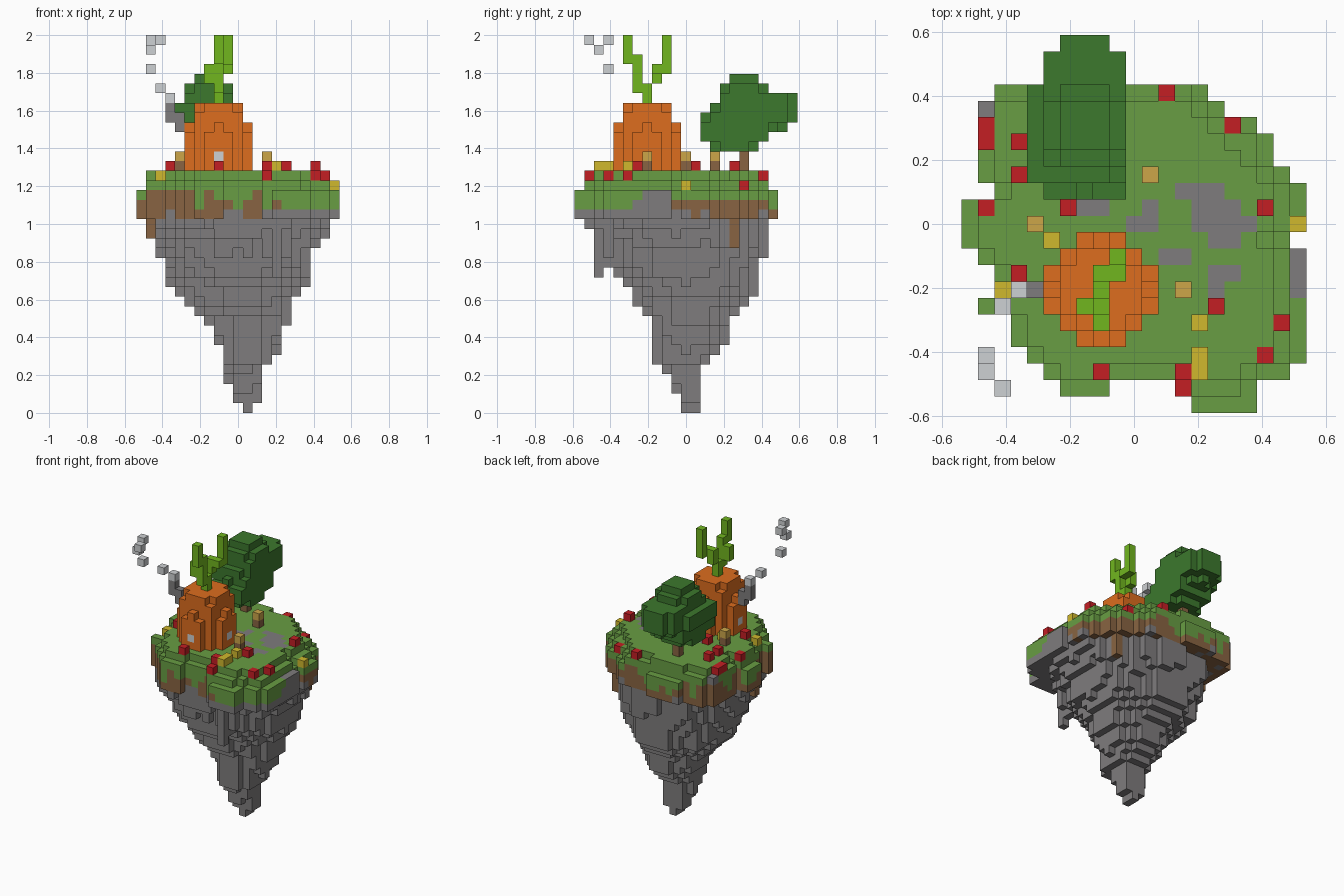
import bpy, bmesh, random
from mathutils import Vector

if "Cube" in bpy.data.objects:
    bpy.data.objects.remove(bpy.data.objects["Cube"], do_unlink=True)
random.seed(7)
V = 2 / 39                                   # size of one block
ORIGIN = Vector((-10.5, -11.5, 0))           # grid corner, in blocks
AXES = [Vector(a) for a in ((1, 0, 0), (0, 1, 0), (0, 0, 1))]


def linear(c):
    c /= 255
    return c / 12.92 if c < 0.04 else ((c + 0.055) / 1.055) ** 2.4


def material(name, *rgb):
    m = bpy.data.materials.new(name)
    m.use_nodes = True
    col = [linear(c) for c in rgb] + [1]
    m.diffuse_color = col
    m.node_tree.nodes["Principled BSDF"].inputs["Base Color"].default_value = col
    return m


GRASS = material("grass", 104, 157, 67)
LEAF = material("leaf", 60, 120, 45)
ORANGE = material("orange", 221, 109, 30)
LIME = material("lime", 113, 182, 31)
RED = material("red", 196, 30, 36)
YELLOW = material("yellow", 208, 184, 45)
GOLD = material("gold", 204, 166, 73)
DIRT = material("dirt", 137, 100, 66)
STONE = material("stone", 126, 124, 125)
SMOKE = material("smoke", 206, 209, 211)


def build(name, blocks, paint=None):
    """Make a mesh of the outer faces of a {(i, j, k): material} block set."""
    bm = bmesh.new()
    paint = paint or {}
    mats = list(dict.fromkeys(list(blocks.values()) + list(paint.values())))
    verts = {}
    for cell, mat in blocks.items():
        centre = Vector(cell) + Vector((0.5, 0.5, 0.5))
        for a in range(3):
            for s in (-1, 1):
                n = AXES[a] * s
                if tuple(int(c) for c in Vector(cell) + n) in blocks:
                    continue
                u, w = AXES[(a + 1) % 3] / 2, AXES[(a + 2) % 3] * s / 2
                ring = []
                for p in (-u - w, u - w, u + w, w - u):
                    q = centre + n / 2 + p
                    key = tuple(round(c) for c in q)
                    if key not in verts:
                        verts[key] = bm.verts.new((q + ORIGIN) * V)
                    ring.append(verts[key])
                face = bm.faces.new(ring)
                face.material_index = mats.index(paint.get((cell, tuple(n)), mat))
    mesh = bpy.data.meshes.new(name)
    bm.to_mesh(mesh)
    bm.free()
    for m in mats:
        mesh.materials.append(m)
    bpy.context.collection.objects.link(bpy.data.objects.new(name, mesh))


def column(i, j, low, high, mat):
    return {(i, j, k): mat for k in range(low, high + 1)}


def blob(centre, radii, mat):
    lo = [int(c - r) - 1 for c, r in zip(centre, radii)]
    hi = [int(c + r) + 2 for c, r in zip(centre, radii)]
    return {(i, j, k): mat for i in range(lo[0], hi[0]) for j in range(lo[1], hi[1])
            for k in range(lo[2], hi[2])
            if sum(abs((p - c) / r) ** 3 for p, c, r in zip((i, j, k), centre, radii)) <= 1}


# Island outline: first and last block of each row, front to back
rows = [(14, 17), (13, 17), (5, 19), (4, 20), (3, 20), (3, 20), (1, 20), (2, 20),
        (2, 20), (1, 20), (0, 19), (0, 20), (0, 20), (2, 20), (1, 19), (1, 18),
        (1, 18), (1, 17), (1, 15), (2, 14), (5, 9)]
plan = {(i, j) for j, (a, b) in enumerate(rows) for i in range(a, b + 1)}
plan |= {(i, 1) for i in (6, 7, 8)}


def shrink(cells):
    return {(i, j) for i, j in cells
            if {(i + 1, j), (i - 1, j), (i, j + 1), (i, j - 1)} <= cells}


inner = shrink(plan)
core = shrink(inner)


def ground(i, j):
    """Top block: two steps down on the right-hand rim, one elsewhere."""
    if (i, j) in core:
        return 24
    step = (i, j) in inner
    return 22 + step if i > 13 or i == 0 or j == 20 else 23 + step


top = {c: ground(*c) for c in plan}

# Rock cone: layer height, then its x range and y range
layers = [(0, 11, 11, 11, 12), (1, 10, 12, 11, 12), (4, 9, 12, 9, 12), (5, 9, 13, 8, 13),
          (7, 8, 14, 8, 15), (9, 7, 15, 8, 15), (10, 6, 15, 7, 16), (11, 5, 15, 6, 17),
          (12, 4, 16, 6, 18), (14, 3, 17, 4, 18), (17, 2, 18, 3, 19), (19, 1, 19, 1, 19)]


def extent(k):
    """Ranges at height k, blended between the listed layers."""
    for a, b in zip(layers, layers[1:]):
        if a[0] <= k <= b[0]:
            t = (k - a[0]) / (b[0] - a[0])
            return [p + (q - p) * t for p, q in zip(a[1:], b[1:])]


def bottom(i, j):
    rough = random.uniform(0.92, 1.06)
    for k in range(20):
        x0, x1, y0, y1 = extent(k)
        dx = (2 * i - x0 - x1) / (x1 - x0 + 1)
        dy = (2 * j - y0 - y1) / (y1 - y0 + 1)
        if dx * dx + dy * dy <= rough:
            return k
    return 20


# Bare rock showing through the grass
bare = {(i, j) for a, b, j in ((13, 15, 13), (14, 16, 12), (14, 17, 11), (15, 16, 10),
                               (7, 8, 12), (10, 11, 11), (11, 11, 12), (12, 13, 9),
                               (15, 16, 8), (15, 15, 7), (1, 1, 18))
        for i in range(a, b + 1)} | {(20, j) for j in (7, 8, 9)}

island = {}
for i, j in sorted(plan):
    t = top[i, j]
    drip = random.choice((21, 22, 23, 23, 23))
    soil = random.choice((20, 20, 20, 21))
    rocky = i > 12 and j < 11
    for k in range(bottom(i, j), t + 1):
        if k == t:
            mat = STONE if (i, j) in bare else GRASS
        elif k < soil or (rocky and k < 21) or (i > 18 and 5 < j < 10):
            mat = STONE
        elif k >= drip or (i > 14 and j < 7):
            mat = GRASS
        else:
            mat = DIRT
        island[i, j, k] = mat
# Hanging rock and soil
for i, j, low in ((14, 2, 14), (14, 3, 15), (13, 3, 16), (15, 3, 16), (14, 4, 15)):
    island.update(column(i, j, low, 19, STONE))
island.update(column(17, 16, 17, 19, DIRT))
island.update(column(1, 9, 18, 19, DIRT))
build("floating_island", island)

# Pumpkin house with a small window on three sides
pumpkin = {}
for i in range(5, 12):
    for j in range(4, 11):
        d = ((i - 8) ** 2 + (j - 7) ** 2) ** 0.5
        if d < 3.3:
            high = 31 if d < 2.3 else 30 if d < 2.9 else 29 if d < 3.1 else 28
            pumpkin.update(column(i, j, 25, high, ORANGE))
windows = {((8, 4, 26), (0, -1, 0)): SMOKE, ((11, 7, 26), (1, 0, 0)): SMOKE,
           ((5, 7, 26), (-1, 0, 0)): SMOKE}
build("pumpkin_house", pumpkin, windows)

# Forked stalk on the roof
stalk = {}
for i, j, low, high in ((8, 7, 32, 33), (8, 6, 33, 36), (7, 6, 34, 35), (8, 5, 36, 38),
                        (8, 8, 34, 35), (9, 8, 35, 35), (9, 9, 35, 38)):
    stalk.update(column(i, j, low, high, LIME))
build("stalk", stalk)

# Chimney and drifting smoke
build("chimney", {**column(4, 7, 29, 30, STONE), **column(3, 7, 30, 31, STONE)})
build("smoke_puffs", {c: SMOKE for c in ((3, 7, 32), (2, 6, 33), (1, 3, 35), (1, 2, 37),
                                         (1, 3, 38), (2, 1, 38))})

# Tree: a low lobe, a side lobe, a top and a lobe overhanging the back
build("tree_trunk", column(7, 17, 25, 28, DIRT))
crown = {}
for centre, radii in (((7, 16, 28.6), (2.9, 3.5, 2)), ((6, 16.5, 30.4), (2.6, 3.4, 1.3)),
                      ((7, 17, 31.7), (2.6, 2.6, 2.6)), ((7, 19.3, 30.8), (2.6, 3.3, 1.9))):
    crown.update(blob(centre, radii, LEAF))
crown.pop((7, 17, 28), None)
crown.pop((7, 17, 27), None)
build("tree_crown", crown)

# Lantern posts
lanterns = {}
for i, j in ((11, 14), (13, 7), (4, 11)):
    lanterns[i, j, 25] = DIRT
    lanterns[i, j, 26] = GOLD
build("lanterns", lanterns)

# Flowers stand on the ground under them
reds = ((12, 19), (1, 16), (1, 17), (3, 16), (16, 17), (3, 14), (1, 12), (6, 12), (18, 12),
        (3, 8), (15, 6), (19, 5), (18, 3), (8, 2), (13, 1), (13, 2))
yellows = ((20, 11), (5, 10), (2, 7), (14, 5), (14, 3), (14, 2))
for name, spots, mat in (("red_flowers", reds, RED), ("yellow_flowers", yellows, YELLOW)):
    build(name, {(i, j, top[i, j] + 1): mat for i, j in spots})
